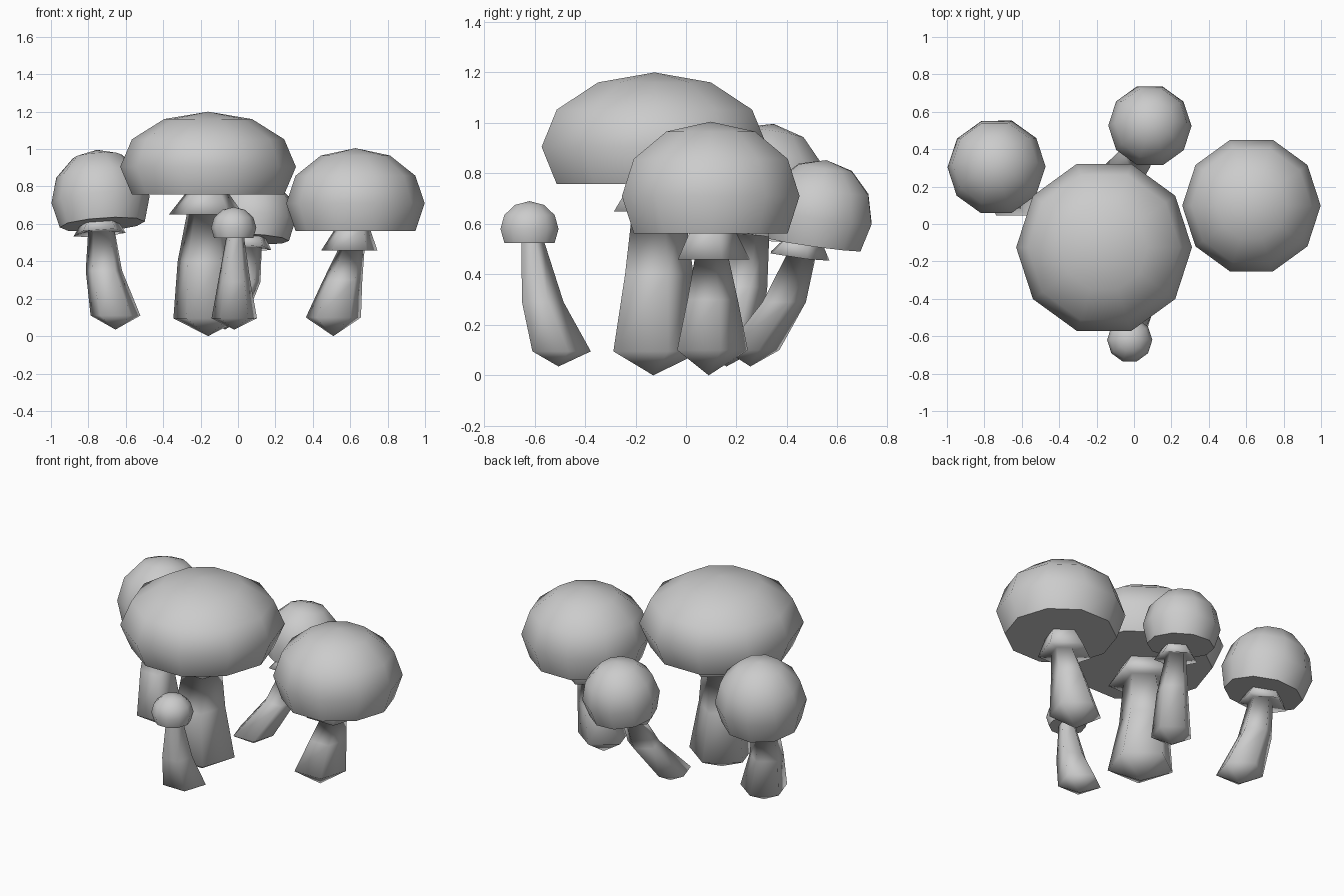
import bpy
import bmesh
from math import cos, sin, pi, radians
from mathutils import Vector

cube = bpy.data.objects.get("Cube")
if cube:
    bpy.data.objects.remove(cube)

grey = bpy.data.materials.new("plain_grey")
grey.use_nodes = True
grey.diffuse_color = (0.6, 0.6, 0.6, 1)
grey.node_tree.nodes["Principled BSDF"].inputs["Base Color"].default_value = (0.6, 0.6, 0.6, 1)

UP = Vector((0, 0, 1))


def loft(name, rings, sides, start_angle, flat_base=False):
    """Skin a stack of (centre, radius, lean) rings; radius 0 makes a tip."""
    bm = bmesh.new()
    loops = []
    for centre, radius, lean in rings:
        turn = UP.rotation_difference(Vector((lean[0], lean[1], 1)))
        count = sides if radius else 1
        loop = []
        for i in range(count):
            a = start_angle + 2 * pi * i / sides
            offset = turn @ Vector((radius * cos(a), radius * sin(a), 0))
            loop.append(bm.verts.new(Vector(centre) + offset))
        loops.append(loop)
    for low, high in zip(loops, loops[1:]):
        for i in range(sides):
            j = (i + 1) % sides
            if len(low) == 1:
                bm.faces.new((low[0], high[j], high[i]))
            elif len(high) == 1:
                bm.faces.new((low[i], low[j], high[0]))
            else:
                bm.faces.new((low[i], low[j], high[j], high[i]))
    for face in bm.faces:
        face.smooth = True
    # Flat underside with a crisp rim
    if flat_base:
        base = bm.faces.new(loops[0][::-1])
        for edge in base.edges:
            edge.smooth = False
    bmesh.ops.recalc_face_normals(bm, faces=bm.faces)
    mesh = bpy.data.meshes.new(name)
    bm.to_mesh(mesh)
    bm.free()
    mesh.materials.append(grey)
    obj = bpy.data.objects.new(name, mesh)
    bpy.context.collection.objects.link(obj)


def cap(name, centre, radius, height, lean):
    """Ten-sided dome, cut flat a little below its widest ring."""
    axis = Vector((lean[0], lean[1], 1)).normalized()
    rings = []
    for degrees in (-30, 0, 30, 60, 90):
        a = radians(degrees)
        r = radius * cos(a) if degrees < 90 else 0
        rings.append((Vector(centre) + axis * height * sin(a), r, lean))
    loft(name, rings, 10, 0, flat_base=True)


def stem(name, tip, path, skirt, lean):
    """Five-sided bent stem with a pointed foot and an optional flared skirt."""
    rings = [(tip, 0, (0, 0))]
    rings += [(point[:3], point[3], (0, 0)) for point in path]
    rings += [(point[:3], point[3], lean) for point in skirt]
    loft(name, rings, 5, pi / 2)


# Large central mushroom
level = (0, 0)
cap("large_cap", (-0.16, -0.125, 0.905), 0.47, 0.295, level)
stem("large_stem", (-0.16, -0.13, 0),
     [(-0.16, -0.13, 0.095, 0.195), (-0.18, -0.12, 0.4, 0.15), (-0.165, -0.12, 0.65, 0.115)],
     [(-0.17, -0.115, 0.65, 0.21), (-0.165, -0.12, 0.765, 0.12)], level)

# Mushroom on the left
cap("left_cap", (0.628, 0.098, 0.71), 0.37, 0.295, level)
stem("left_stem", (0.51, 0.09, 0),
     [(0.51, 0.09, 0.1, 0.155), (0.56, 0.095, 0.3, 0.11), (0.605, 0.095, 0.46, 0.075)],
     [(0.595, 0.095, 0.458, 0.158), (0.612, 0.097, 0.57, 0.1)], level)

# Mushroom on the right, leaning back
lean = (-0.07, 0.16)
cap("right_cap", (-0.735, 0.305, 0.73), 0.263, 0.27, lean)
stem("right_stem", (-0.655, 0.16, 0.035),
     [(-0.655, 0.16, 0.11, 0.14), (-0.717, 0.22, 0.35, 0.102), (-0.73, 0.255, 0.56, 0.075)],
     [(-0.74, 0.26, 0.55, 0.147), (-0.74, 0.275, 0.62, 0.1)], lean)

# Mushroom at the back, leaning back
lean = (0.05, 0.14)
cap("back_cap", (0.085, 0.525, 0.63), 0.223, 0.225, lean)
stem("back_stem", (-0.07, 0.255, 0.035),
     [(-0.07, 0.25, 0.1, 0.12), (0.03, 0.38, 0.29, 0.095), (0.065, 0.45, 0.475, 0.065)],
     [(0.055, 0.44, 0.472, 0.13), (0.07, 0.46, 0.535, 0.08)], lean)

# Small front mushroom without a skirt
cap("small_cap", (-0.023, -0.62, 0.58), 0.121, 0.11, level)
stem("small_stem", (-0.02, -0.505, 0.035),
     [(-0.02, -0.505, 0.095, 0.128), (-0.02, -0.576, 0.29, 0.091), (-0.015, -0.612, 0.53, 0.05)],
     [], level)
